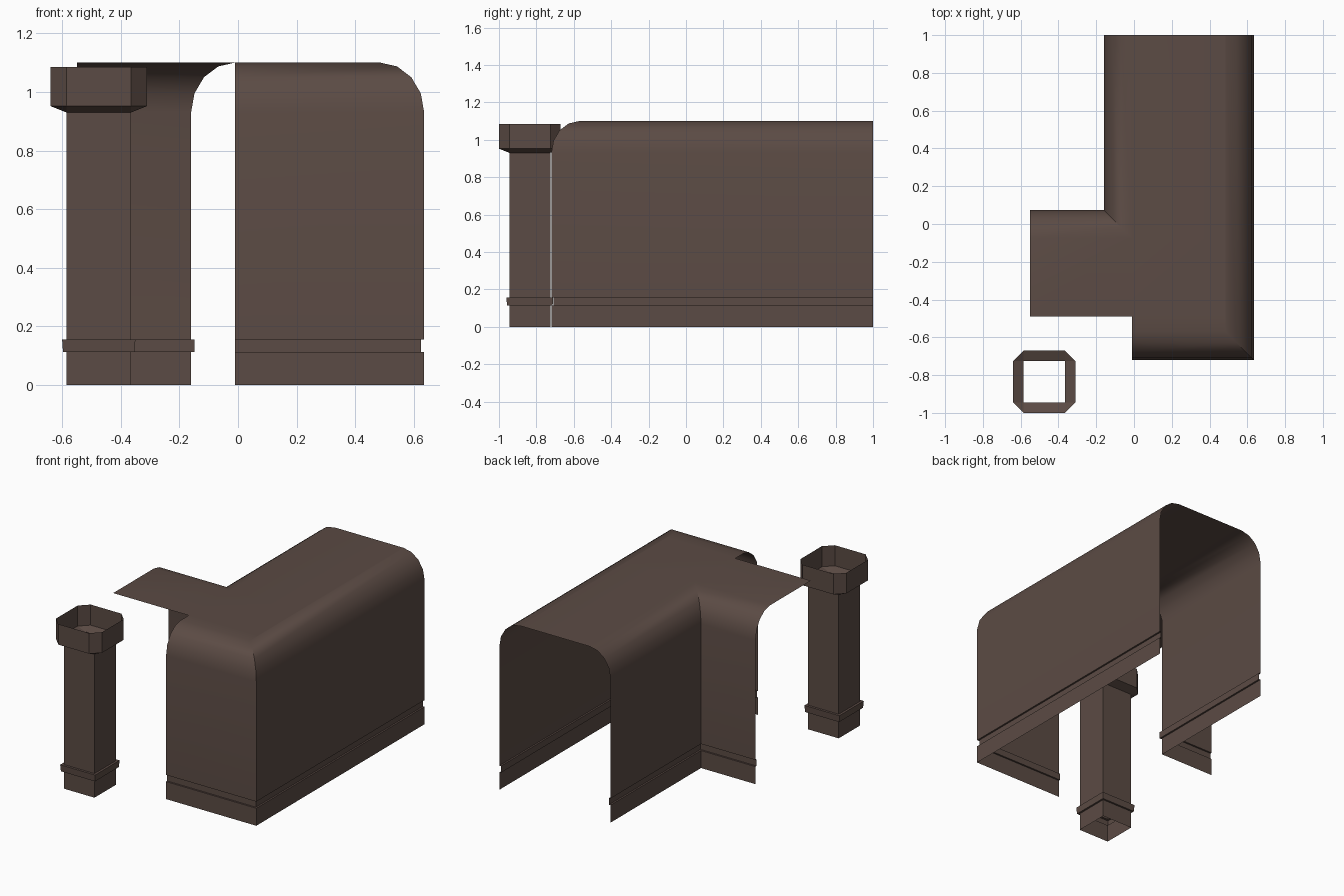
import bpy, bmesh, math

if "Cube" in bpy.data.objects:
    bpy.data.objects.remove(bpy.data.objects["Cube"])

mat = bpy.data.materials.new("dark brown")
mat.diffuse_color = (0.105, 0.07, 0.058, 1)
mat.use_nodes = True
mat.node_tree.nodes["Principled BSDF"].inputs["Base Color"].default_value = mat.diffuse_color


def finish(bm, name, smooth):
    bmesh.ops.remove_doubles(bm, verts=bm.verts, dist=0.0005)
    me = bpy.data.meshes.new(name)
    bm.to_mesh(me)
    bm.free()
    me.materials.append(mat)
    ob = bpy.data.objects.new(name, me)
    bpy.context.collection.objects.link(ob)
    if smooth:
        bpy.context.view_layer.objects.active = ob
        ob.select_set(True)
        bpy.ops.object.shade_smooth_by_angle(angle=math.radians(35))
        ob.select_set(False)
    return ob


def loft(bm, rows, closed=False, flip=False):
    """Skin consecutive rows of points."""
    vs = [[bm.verts.new(p) for p in r] for r in rows]
    for a, b in zip(vs, vs[1:]):
        n = len(a)
        for i in range(n if closed else n - 1):
            j = (i + 1) % n
            f = [a[i], a[j], b[j], b[i]]
            bm.faces.new(f[::-1] if flip else f)


# wall profile: (inward offset, height), with recessed band and rounded shoulder
R, ZS, ZT = 0.15, 0.93, 1.10
profile = [(0, 0), (0, 0.113), (0.011, 0.113), (0.011, 0.156), (0, 0.156), (0, ZS)]
for k in range(1, 5):
    t = math.pi / 2 * k / 4
    profile.append((R * (1 - math.cos(t)), ZS + (ZT - ZS) * math.sin(t)))

# shell: inner-corner wall, outer-corner wall and flat roof
bm = bmesh.new()
loft(bm, [[(-0.55, 0.075 - d, z), (-0.16 + d, 0.075 - d, z), (-0.16 + d, 1, z)]
          for d, z in profile], flip=True)
loft(bm, [[(-0.01, -0.72 + d, z), (0.635 - d, -0.72 + d, z), (0.635 - d, 1, z)]
          for d, z in profile])
xi, yi, xo, yo = -0.01, -0.075, 0.485, -0.57
for x0, y0, x1, y1 in [(-0.55, -0.49, xi, yi), (xi, yo, xo, -0.49),
                       (xi, -0.49, xo, yi), (xi, yi, xo, 1)]:
    bm.faces.new([bm.verts.new((x, y, ZT)) for x, y in
                  ((x0, y0), (x1, y0), (x1, y1), (x0, y1))])
finish(bm, "corner_shell", True)

# post: open square tube with raised band, flaring into an open octagonal cap
cx, cy, h = -0.475, -0.835, 0.11


def ring(s, z, c=0.0):
    """Eight points: a square of half size s whose corners are cut by c."""
    out = []
    for sx, sy in ((1, -1), (1, 1), (-1, 1), (-1, -1)):
        pair = [(sx * (s - c), sy * s), (sx * s, sy * (s - c))]
        if sx * sy > 0:
            pair.reverse()
        out += [(cx + x, cy + y, z) for x, y in pair]
    return out


bm = bmesh.new()
loft(bm, [ring(h, 0), ring(h, 0.113), ring(h + 0.012, 0.113), ring(h + 0.015, 0.156),
          ring(h, 0.156), ring(h, 0.93), ring(0.165, 0.952, 0.055),
          ring(0.165, 1.085, 0.055)], closed=True)
bmesh.ops.remove_doubles(bm, verts=bm.verts, dist=0.0005)
finish(bm, "post", False)
